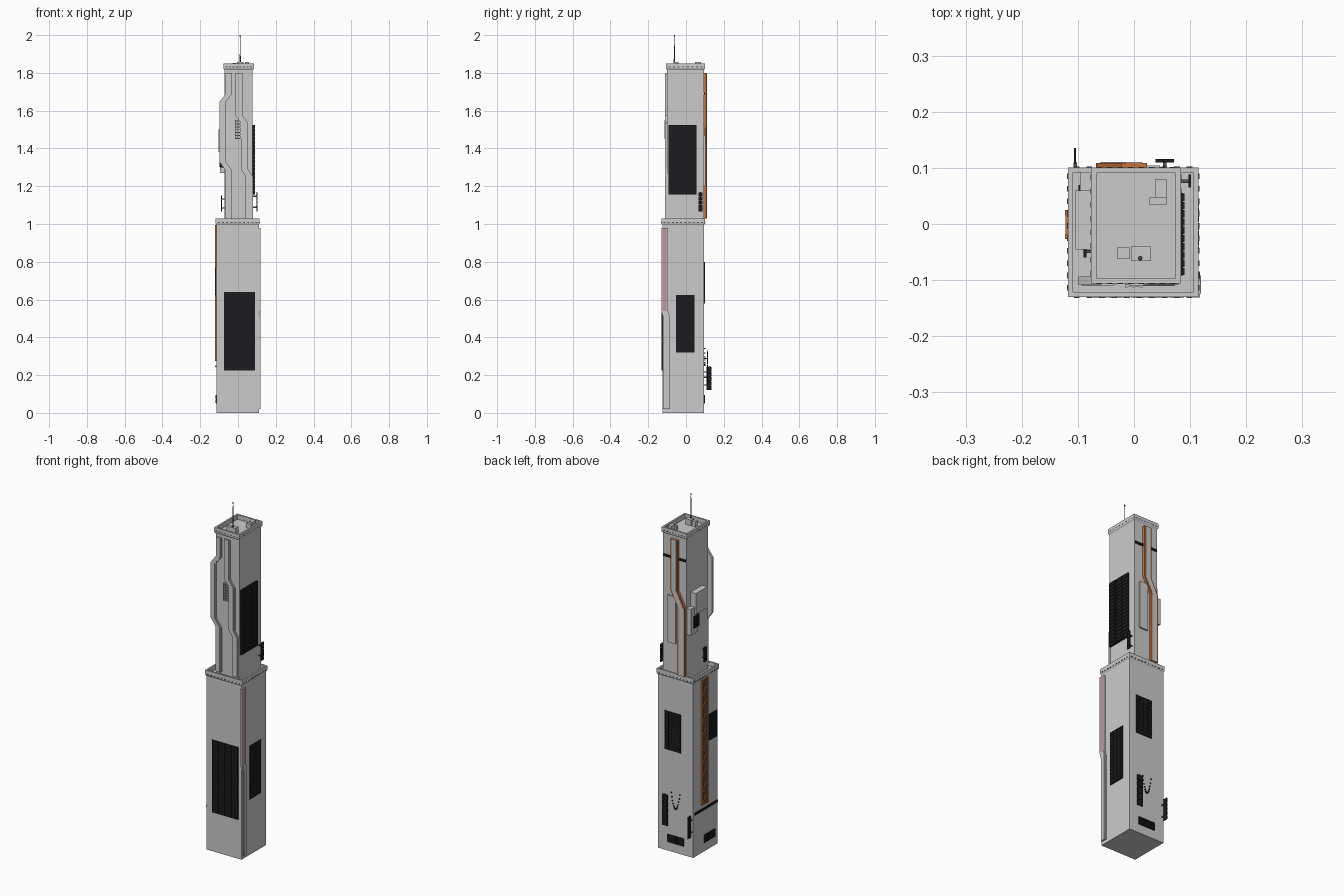
import bpy, bmesh, math
from mathutils import Vector

if "Cube" in bpy.data.objects:
    bpy.data.objects.remove(bpy.data.objects["Cube"])

def mat(name, c):
    m = bpy.data.materials.new(name)
    m.diffuse_color = (*c, 1)
    m.use_nodes = True
    m.node_tree.nodes["Principled BSDF"].inputs["Base Color"].default_value = m.diffuse_color
    return m

BLACK = mat("black", (0.012, 0.012, 0.014))
ORANGE = mat("orange", (0.55, 0.17, 0.04))
DARK = mat("dark_grey", (0.09, 0.09, 0.1))
PINK = mat("pink_trim", (0.5, 0.3, 0.33))

# wall planes: lower and upper tower
LOW = dict(front=-0.125, back=0.096, left=-0.113, right=0.110)
UP = dict(front=-0.1, back=0.095, left=-0.071, right=0.078)

def at(wall, face, u, d, z):
    """point at u along a wall, d out from it, height z"""
    p = wall[face]
    return {'front': (u, p - d, z), 'back': (u, p + d, z),
            'right': (p + d, u, z), 'left': (p - d, u, z)}[face]

def finish(name, bm, m=None):
    bmesh.ops.recalc_face_normals(bm, faces=bm.faces)
    me = bpy.data.meshes.new(name)
    bm.to_mesh(me)
    bm.free()
    ob = bpy.data.objects.new(name, me)
    bpy.context.collection.objects.link(ob)
    if m:
        me.materials.append(m)
    return ob

def boxes(name, items, m=None):
    """one mesh of boxes, each given by two opposite corners"""
    bm = bmesh.new()
    for a, b in items:
        a, b = Vector(a), Vector(b)
        vs = bmesh.ops.create_cube(bm, size=1)['verts']
        for v in vs:
            v.co = Vector([(a[i] + b[i]) / 2 + v.co[i] * abs(b[i] - a[i]) for i in range(3)])
    return finish(name, bm, m)

def wbox(wall, face, u0, u1, z0, z1, d1, d0=-0.004):
    return at(wall, face, u0, d0, z0), at(wall, face, u1, d1, z1)

def strip(name, wall, face, pts, w, d0, d1, m=None):
    """flat bent band following (u, z) points on a wall"""
    bm = bmesh.new()
    loop = [(u - w / 2, z) for u, z in pts] + [(u + w / 2, z) for u, z in reversed(pts)]
    lo = [bm.verts.new(at(wall, face, u, d0, z)) for u, z in loop]
    hi = [bm.verts.new(at(wall, face, u, d1, z)) for u, z in loop]
    n = len(loop)
    h = len(pts)
    for i in range(n):
        j = (i + 1) % n
        bm.faces.new((lo[i], lo[j], hi[j], hi[i]))
    for vs in (lo, hi):
        for i in range(h - 1):
            bm.faces.new((vs[i], vs[i + 1], vs[n - 2 - i], vs[n - 1 - i]))
    return finish(name, bm, m)

def screen(name, wall, face, u0, u1, z0, z1, d=0.007):
    """billboard: backing plate with a grid of tiles"""
    items = [wbox(wall, face, u0, u1, z0, z1, d * 0.75)]
    nu, nz = max(2, round((u1 - u0) / 0.014)), max(2, round((z1 - z0) / 0.02))
    su, sz = (u1 - u0) / nu, (z1 - z0) / nz
    for i in range(nu):
        for k in range(nz):
            u, z = u0 + i * su, z0 + k * sz
            items.append(wbox(wall, face, u + su * .06, u + su * .94,
                              z + sz * .06, z + sz * .94, d, d * 0.6))
    boxes(name, items, BLACK)

def tower(name, x0, x1, y0, y1, z0, z1, rim, o):
    """shaft with a flared parapet and sunken roof, lofted from rings"""
    bm = bmesh.new()
    rings = [(0, z0), (0, z1 - rim), (o, z1 - rim * 0.75), (o, z1), (-0.004, z1), (-0.004, z1 - rim * 0.75)]
    R = [[bm.verts.new(c) for c in ((x0 - e, y0 - e, z), (x1 + e, y0 - e, z),
                                    (x1 + e, y1 + e, z), (x0 - e, y1 + e, z))] for e, z in rings]
    bm.faces.new(R[0])
    bm.faces.new(R[-1])
    for a, b in zip(R, R[1:]):
        for i in range(4):
            j = (i + 1) % 4
            bm.faces.new((a[i], a[j], b[j], b[i]))
    finish(name, bm)

# main shafts
tower("lower_tower", -0.113, 0.110, -0.125, 0.096, 0, 1.03, 0.035, 0.005)
tower("upper_tower", -0.071, 0.078, -0.1, 0.095, 0.99, 1.85, 0.035, 0.006)

# small lights along the parapets
for nm, W, z, n in (("lower", LOW, 1.005, 10), ("upper", UP, 1.829, 8)):
    items = []
    for f in W:
        a, b = (W['left'], W['right']) if f in ('front', 'back') else (W['front'], W['back'])
        for i in range(n):
            u = a + (b - a) * (i + 0.5) / n
            items.append(wbox(W, f, u - 0.005, u + 0.005, z, z + 0.005, 0.0065))
    boxes(nm + "_parapet_lights", items, DARK)

# billboards and low vents
screen("front_billboard", LOW, 'front', -0.075, 0.09, 0.225, 0.64, 0.006)
screen("right_lower_billboard", LOW, 'right', -0.053, 0.044, 0.32, 0.625, 0.006)
screen("right_upper_billboard", UP, 'right', -0.092, 0.055, 1.155, 1.525, 0.012)
screen("back_billboard", LOW, 'back', -0.035, 0.068, 0.58, 0.80, 0.005)
screen("left_billboard", LOW, 'left', -0.12, -0.048, 0.62, 0.77, 0.005)
screen("back_vent", LOW, 'back', -0.055, 0.05, 0.05, 0.095, 0.005)
screen("left_vent", LOW, 'left', -0.1, 0.0, 0.05, 0.095, 0.005)

# bent bands on the front of the upper tower
bands = (("front_band_left", [(-.048, 1.8), (-.048, 1.69), (-.082, 1.645), (-.082, 1.33), (-.05, 1.285), (-.05, 1.03)], .034),
         ("front_band_right", [(.005, 1.8), (.005, 1.575), (.034, 1.535), (.034, 1.29), (.06, 1.25), (.06, 1.03)], .038))
for nm, pts, w in bands:
    strip(nm, UP, 'front', pts, w, -0.006, 0.008)
    strip(nm + "_face", UP, 'front', pts, w * 0.65, 0.004, 0.0105)

# front lattice vent
items = []
for k in range(7):
    z = 1.45 + k * 0.0155
    items.append(wbox(UP, 'front', -0.016, 0.015, z, z + 0.005, 0.012))
for u in (-0.016, -0.003, 0.011):
    items.append(wbox(UP, 'front', u, u + 0.004, 1.45, 1.55, 0.013))
boxes("front_lattice", items)

# bent orange band on the back with grey cover
pts = [(0.0, 1.8), (0.0, 1.51), (-0.045, 1.42), (-0.045, 1.03)]
strip("back_band", UP, 'back', pts, 0.046, -0.004, 0.014, ORANGE)
strip("back_band_cover", UP, 'back', pts, 0.03, 0.006, 0.0155)
boxes("back_crossbar", [wbox(UP, 'back', -0.068, 0.075, 1.685, 1.697, 0.006)], BLACK)
boxes("back_panel", [wbox(UP, 'back', -0.005, 0.046, 1.2, 1.47, 0.009)])

# side band on the lower right corner
pts = [(-0.113, 0.98), (-0.113, 0.54), (-0.103, 0.505), (-0.103, 0.02)]
strip("right_band", LOW, 'right', pts, 0.036, -0.004, 0.008)
strip("right_band_trim", LOW, 'right', pts[:2], 0.022, 0.004, 0.0095, PINK)
strip("right_band_face", LOW, 'right', pts[1:], 0.022, 0.004, 0.0095)

# orange lattice on the left wall
boxes("left_lattice_back", [wbox(LOW, 'left', -0.024, 0.022, 0.28, 0.99, 0.003)], DARK)
boxes("left_lattice_rails", [wbox(LOW, 'left', u, u + 0.009, 0.275, 0.995, 0.01) for u in (-0.027, 0.016)]
      + [wbox(LOW, 'left', -0.027, 0.025, z, z + 0.008, 0.009) for z in (0.275, 0.987)], ORANGE)
for k in range(18):
    z = 0.283 + k * 0.039
    s = 1 if k % 2 else -1
    strip("left_lattice_brace", LOW, 'left', [(-0.018 * s, z), (0.018 * s, z + 0.039)], 0.009, 0.001, 0.008, ORANGE)
boxes("left_crossbar", [wbox(LOW, 'left', -0.12, 0.085, 0.24, 0.253, 0.005)], BLACK)

# boxes on the left upper wall
boxes("left_large_unit", [wbox(UP, 'left', -0.045, 0.06, 1.38, 1.5, 0.033)])
boxes("left_small_unit", [wbox(UP, 'left', 0.035, 0.093, 1.27, 1.42, 0.025)])
screen("left_unit_grille", UP, 'left', 0.018, 0.07, 1.30, 1.37, 0.028)

def sign(name, wall, face, u0, u1, d0, d1, z0, z1):
    """stack of lit cells on two wall brackets"""
    n = 5
    s = (z1 - z0) / n
    um = (u0 + u1) / 2
    boxes(name, [wbox(wall, face, u0, u1, z0 + k * s, z0 + (k + .88) * s, d1, d0) for k in range(n)]
          + [wbox(wall, face, um - .002, um + .002, z0, z1, d1 * .95, d0 * 1.02)], BLACK)
    boxes(name + "_bracket", [wbox(wall, face, um - .003, um + .003, z, z + .006, d0 + .002)
                              for z in (z0 + .2 * (z1 - z0), z0 + .75 * (z1 - z0))], DARK)

sign("right_sign", UP, 'right', 0.065, 0.088, 0.019, 0.024, 1.065, 1.17)
sign("left_sign", UP, 'left', -0.06, -0.038, 0.014, 0.019, 1.065, 1.15)
sign("back_sign", LOW, 'back', 0.038, 0.071, 0.014, 0.02, 0.15, 0.33)
sign("back_corner_sign", LOW, 'back', -0.107, -0.103, 0.012, 0.039, 0.12, 0.245)

# hanging cables made of short links
def cable(name, wall, face, u0, u1, z, drop):
    items = []
    for i in range(15):
        t = i / 14
        u = u0 + (u1 - u0) * t
        zz = z - drop * (1 - (2 * t - 1) ** 2)
        items.append(wbox(wall, face, u - .002, u + .002, zz - .003, zz + .003, 0.006))
    boxes(name, items, BLACK)

cable("back_cable", LOW, 'back', -0.03, 0.025, 0.34, 0.09)
cable("left_cable", UP, 'left', -0.085, -0.045, 1.42, 0.06)

# rooftop equipment
boxes("roof_units", [((-.03, -.062, 1.82), (-.008, -.042, 1.852)), ((-.005, -.066, 1.82), (.03, -.04, 1.857)),
                     ((.037, .047, 1.82), (.058, .08, 1.857)), ((.028, .034, 1.82), (.058, .047, 1.848))])

# antenna: base, pole and tip
bm = bmesh.new()
for r, z0, z1 in ((0.0042, 1.85, 1.9), (0.0016, 1.9, 1.992), (0.004, 1.992, 2.0)):
    vs = bmesh.ops.create_cone(bm, cap_ends=True, segments=8, radius1=r, radius2=r * .8, depth=z1 - z0)['verts']
    bmesh.ops.translate(bm, verts=vs, vec=(0.011, -0.061, (z0 + z1) / 2))
finish("antenna", bm, DARK)
